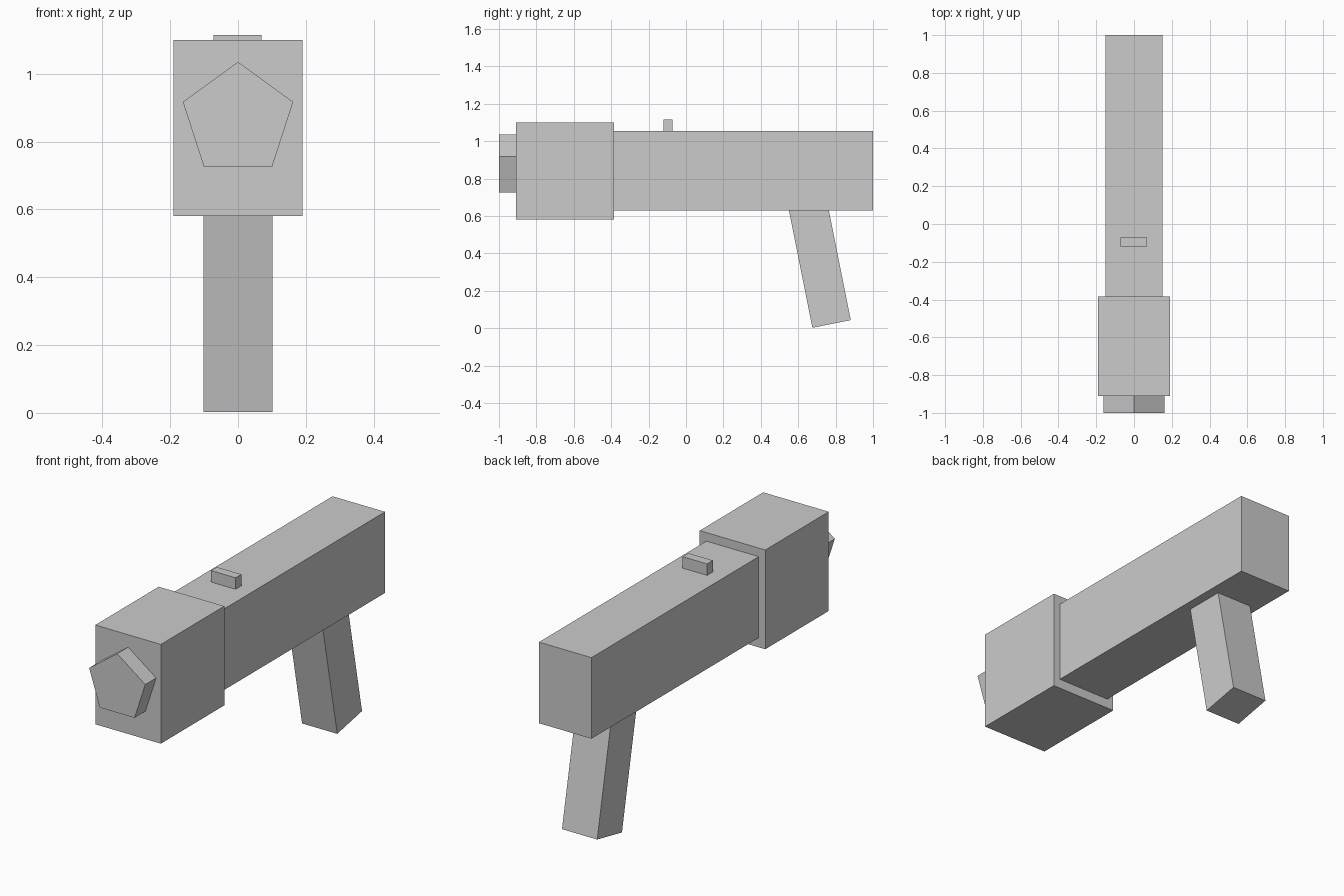
import bpy
import math
from mathutils import Matrix, Vector

cube = bpy.data.objects.get("Cube")
if cube:
    bpy.data.objects.remove(cube, do_unlink=True)

GREY = (0.6, 0.6, 0.6, 1.0)
grey = bpy.data.materials.new("plain grey")
grey.use_nodes = True
grey.diffuse_color = GREY
grey.node_tree.nodes["Principled BSDF"].inputs["Base Color"].default_value = GREY


def finish(obj, name):
    obj.name = obj.data.name = name
    obj.data.materials.append(grey)
    return obj


def box(name, x, y, z):
    """Box from (min, max) ranges on each axis."""
    bpy.ops.mesh.primitive_cube_add(size=1)
    obj = finish(bpy.context.object, name)
    size = [b - a for a, b in (x, y, z)]
    centre = Vector([(a + b) / 2 for a, b in (x, y, z)])
    obj.data.transform(Matrix.Translation(centre) @ Matrix.Diagonal((*size, 1)))
    return obj


# Long body, wide front housing and small top sight
box("body", (-0.152, 0.152), (-0.39, 1.0), (0.63, 1.055))
box("front_housing", (-0.19, 0.19), (-0.91, -0.385), (0.58, 1.10))
box("top_sight", (-0.072, 0.07), (-0.12, -0.072), (1.05, 1.115))

# Grip, built upright from its lower front corner, then leaned so its foot goes back
grip = box("grip", (-0.102, 0.102), (0, 0.209), (0, 0.70))
grip.data.transform(Matrix.Translation((0, 0.676, 0.002))
                    @ Matrix.Rotation(math.radians(11.3), 4, "X"))

# Five-sided muzzle with one corner pointing up
bpy.ops.mesh.primitive_cylinder_add(vertices=5, radius=0.171, depth=0.10)
muzzle = finish(bpy.context.object, "muzzle")
muzzle.data.transform(Matrix.Translation((0, -0.95, 0.864))
                      @ Matrix.Rotation(math.radians(90), 4, "X"))
# Set the polygon's upper corner exactly on the centre line
top = max(muzzle.data.vertices, key=lambda v: v.co.z).co
if abs(top.x) > 0.01:
    muzzle.data.transform(Matrix.Translation((0, 0, 0.864))
                          @ Matrix.Rotation(math.pi, 4, "Y")
                          @ Matrix.Translation((0, 0, -0.864)))
